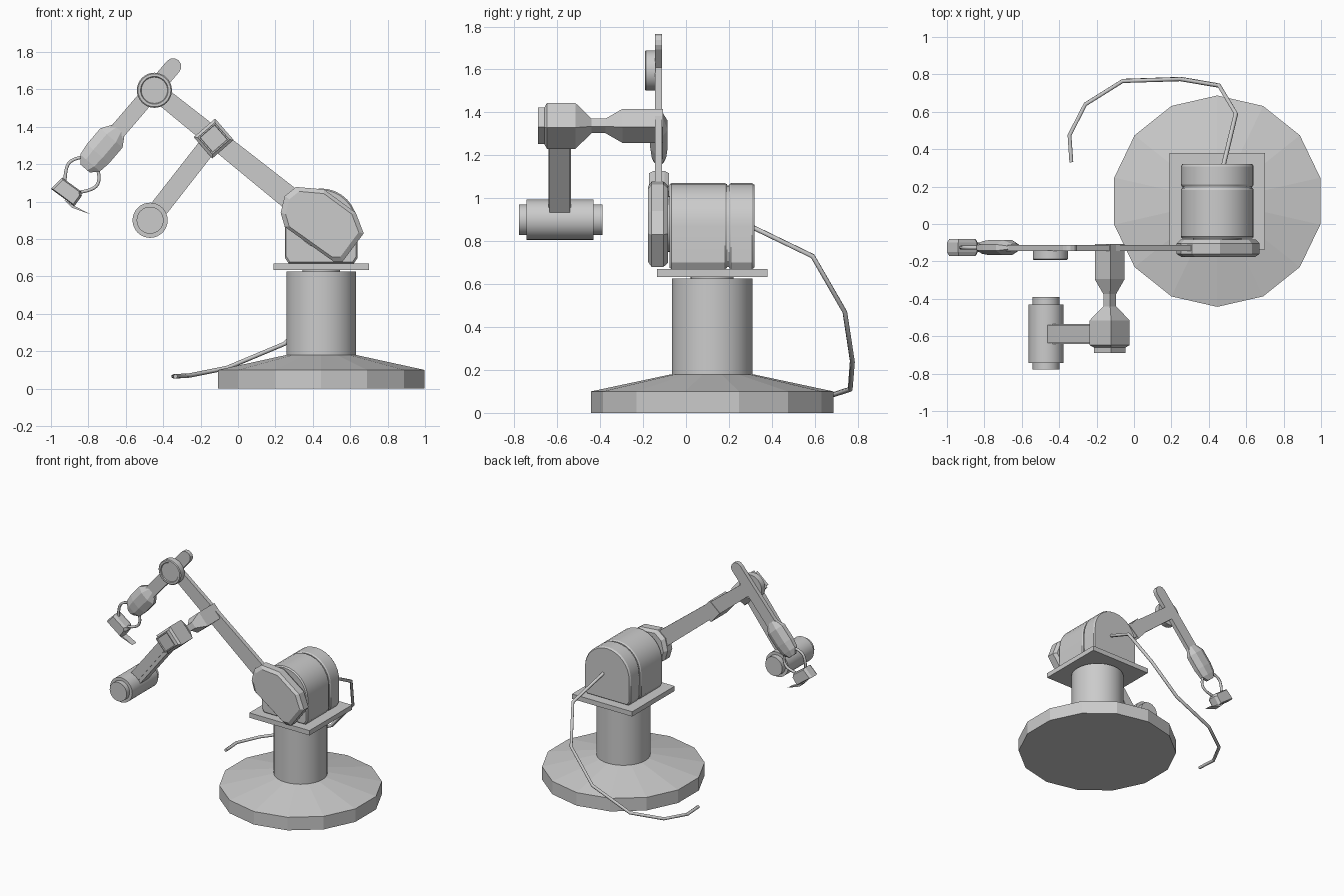
import bpy, bmesh
from math import pi, cos, sin, radians
from mathutils import Vector

if "Cube" in bpy.data.objects:
    bpy.data.objects.remove(bpy.data.objects["Cube"])

X, Y, Z = Vector((1, 0, 0)), Vector((0, 1, 0)), Vector((0, 0, 1))


def loft(name, rings, smooth=False):
    """Skin equal-length rings of points and cap both ends."""
    bm = bmesh.new()
    loops = [[bm.verts.new(p) for p in r] for r in rings]
    for a, b in zip(loops, loops[1:]):
        for i in range(len(a)):
            j = (i + 1) % len(a)
            bm.faces.new((a[i], a[j], b[j], b[i]))
    bm.faces.new(loops[0])
    bm.faces.new(loops[-1])
    bmesh.ops.recalc_face_normals(bm, faces=bm.faces)
    me = bpy.data.meshes.new(name)
    bm.to_mesh(me)
    bm.free()
    ob = bpy.data.objects.new(name, me)
    bpy.context.collection.objects.link(ob)
    if smooth:
        me.shade_smooth()
        me.set_sharp_from_angle(angle=radians(30))
    return ob


def turned(name, origin, stations, axis=Z, n=32, rot=0.0, smooth=True):
    """Rings (distance, half width, half depth) along an axis."""
    u = X if axis in (Y, Z) else Y.cross(axis).normalized()
    v = axis.cross(u)
    o = Vector(origin)
    rings = []
    for s, w, t in stations:
        ang = [rot + 2 * pi * i / n for i in range(n)]
        rings.append([o + axis * s + u * w * cos(a) + v * t * sin(a) for a in ang])
    return loft(name, rings, smooth)


def round_st(pairs):
    return [(s, r, r) for s, r in pairs]


def slab(name, pts, y_scale, smooth=False):
    """Front (x, z) outline extruded in y; each (y, scale) shrinks it about its middle."""
    cx = (min(p[0] for p in pts) + max(p[0] for p in pts)) / 2
    cz = (min(p[1] for p in pts) + max(p[1] for p in pts)) / 2
    return loft(name, [[(cx + (x - cx) * k, y, cz + (z - cz) * k) for x, z in pts]
                       for y, k in y_scale], smooth)


def wire(name, pts, radius, kind='POLY'):
    cu = bpy.data.curves.new(name, 'CURVE')
    cu.dimensions = '3D'
    cu.bevel_depth, cu.bevel_resolution, cu.use_fill_caps = radius, 1, True
    sp = cu.splines.new(kind)
    sp.points.add(len(pts) - 1)
    for p, c in zip(sp.points, pts):
        p.co = (*c, 1)
    if kind == 'NURBS':
        sp.use_endpoint_u, sp.order_u, sp.resolution_u = True, 3, 5
    ob = bpy.data.objects.new(name, cu)
    bpy.context.collection.objects.link(ob)


# pedestal
CX, CY = 0.445, 0.122
turned("base", (CX, CY, 0), round_st([(0, .565), (.1, .565), (.18, .19)]), n=14, rot=pi / 2, smooth=False)
turned("column", (CX, CY, 0.15), round_st([(0, .187), (.475, .187)]))
turned("column_pin", (CX, CY, 0.6), round_st([(0, .1), (.05, .1)]))
slab("mount_plate", [(.19, .633), (.70, .633), (.70, .67), (.19, .67)], [(-.135, 1), (.38, 1)])

# motor housing: arched profile in two sections with a groove between
arch = [(CX + .195 * cos(pi * i / 16), .87 + .2 * sin(pi * i / 16)) for i in range(17)]
arch += [(.25, .70), (.27, .67), (.62, .67), (.64, .70)]
slab("motor_front", arch, [(-.078, .96), (-.068, 1), (.182, 1), (.192, .97)], True)
slab("motor_core", arch, [(-.05, .95), (.29, .95)], True)
slab("motor_rear", arch, [(.2, .97), (.21, 1), (.308, 1), (.32, .96)], True)

# shoulder block and its drive shaft
turned("shoulder_shaft", (.445, -.1, .88), round_st([(0, .13), (.04, .13)]), axis=Y)
slab("shoulder", [(.228, .94), (.25, 1.03), (.31, 1.078), (.46, 1.065), (.63, .94), (.672, .83),
                  (.56, .68), (.51, .68), (.25, .865)],
     [(-.177, .88), (-.16, 1), (-.105, 1), (-.083, .9)])

# upper arm
slab("upper_arm", [(-.47, 1.555), (-.40, 1.62), (.34, 1.045), (.27, .945)], [(-.144, 1), (-.112, 1)])

# elbow joint
turned("elbow_joint", (-.447, -.192, 1.595),
       round_st([(.006, .07), (0, .074), (0, .088), (.005, .094), (.05, .094)]), axis=Y)

# forearm with rounded top end
D = Vector((-.65, 0, -.76)).normalized()
S = Y.cross(D)
top, low = Vector((-.347, 0, 1.722)), Vector((-.67, 0, 1.345))
fore = [top - D * .044 * sin(pi * i / 6) + S * .044 * cos(pi * i / 6) for i in range(7)]
fore += [low - S * .044, low + S * .044]
slab("forearm", [(p.x, p.z) for p in fore], [(-.144, 1), (-.112, 1)])

# wrist: faceted bulb along the forearm
turned("wrist", (-.638, -.126, 1.385),
       [(0, .045, .02), (.06, .085, .044), (.17, .085, .044), (.235, .075, .036), (.275, .035, .025)],
       axis=D, n=8, rot=pi / 8, smooth=False)

# gripper links, bowed out on each side
for side, path in (("outer", [(-.81, 1.24), (-.87, 1.235), (-.925, 1.19), (-.925, 1.10)]),
                   ("inner", [(-.75, 1.17), (-.735, 1.12), (-.77, 1.06), (-.85, 1.05)])):
    wire("gripper_link_" + side, [(x, -.126, z) for x, z in path], .01, 'NURBS')

# gripper palm and claw
slab("gripper_palm", [(-.94, 1.128), (-.84, 1.055), (-.835, 1.03), (-.875, .975), (-1.0, 1.068)],
     [(-.172, .85), (-.15, 1), (-.10, 1), (-.08, .85)])
slab("gripper_claw", [(-.93, 1.01), (-.89, .985), (-.79, .932), (-.89, .968)], [(-.15, 1), (-.10, 1)])

# side bracket: square section stepping along y from the upper arm
bracket = [(-.108, .08), (-.295, .08), (-.375, .034), (-.44, .034), (-.515, .107), (-.648, .107),
           (-.66, .085), (-.69, .085), (-.69, .075), (-.682, .072)]
turned("side_bracket", (-.13, 0, 1.337), round_st(bracket), axis=Y, n=4, rot=radians(4), smooth=False)

# bar hanging from bracket, with a raised rib
B = Vector((-.616, 0, -.788)).normalized()
r = .05 * 2 ** .5
turned("hanging_bar", (-.13, -.588, 1.337), [(.05, r, r * .96), (.5, r, r * .96)],
       axis=B, n=4, rot=pi / 4, smooth=False)
turned("bar_rib", (-.13, -.588, 1.337), [(.05, .035, .075), (.5, .035, .075)],
       axis=B, n=4, rot=pi / 4, smooth=False)

# cross drum at the end of the bar
turned("end_drum", (-.47, 0, .9),
       round_st([(-.778, .072), (-.742, .072), (-.742, .094), (-.43, .094), (-.43, .072), (-.39, .072)]), axis=Y)

# power cable
wire("cable", [(.475, .30, .87), (.545, .59, .73), (.455, .74, .47), (.25, .775, .24), (-.06, .765, .11),
               (-.26, .64, .07), (-.345, .475, .065), (-.335, .33, .065)], .012)
